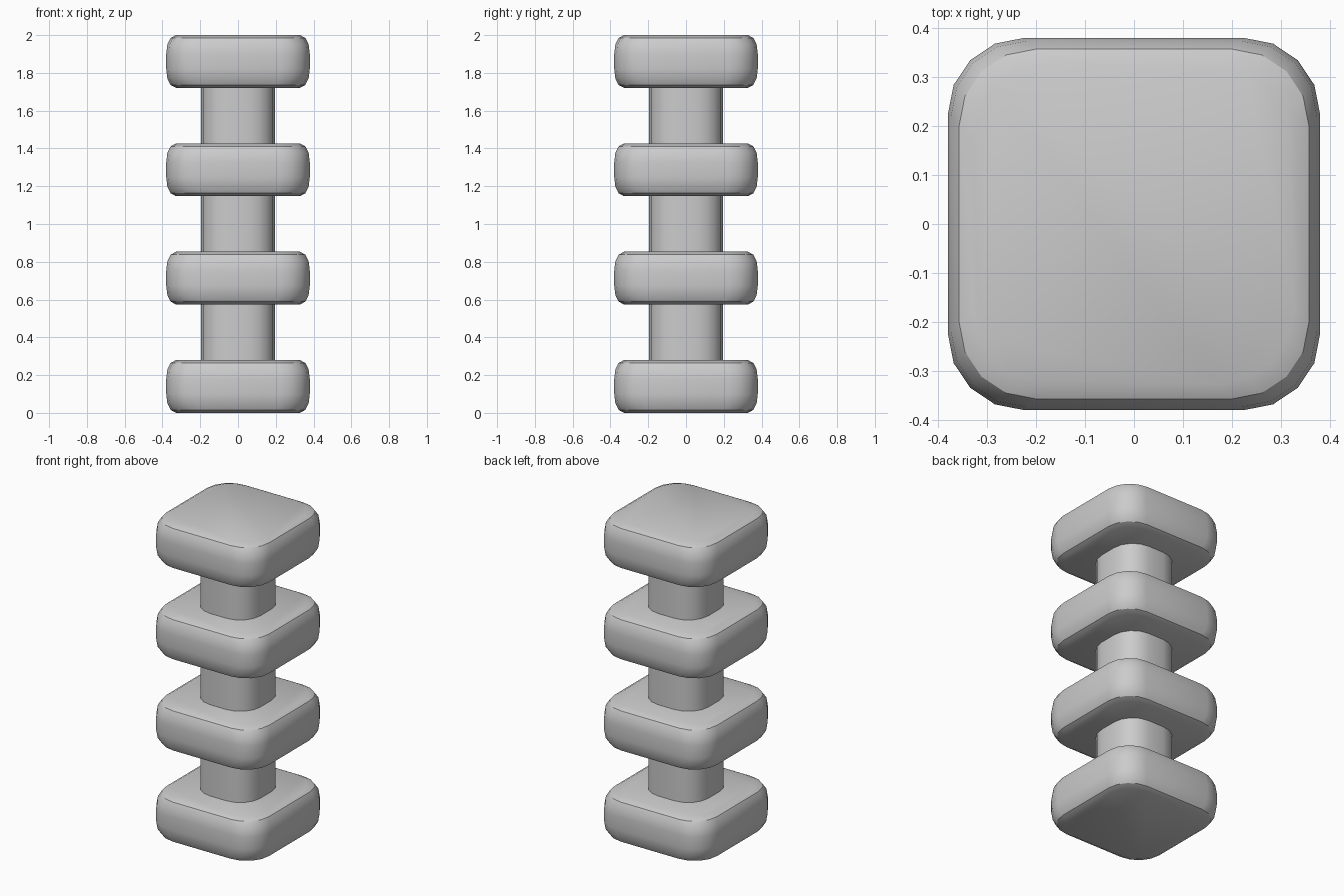
import bpy, bmesh, math

if "Cube" in bpy.data.objects:
    bpy.data.objects.remove(bpy.data.objects["Cube"])

PITCH = 0.5735
HEIGHT = 0.28


def ring(half, core, z, seg=4):
    """Rounded square outline: core is the half-length of the straight side."""
    r = half - core
    pts = []
    for q, (sx, sy) in enumerate([(1, 1), (-1, 1), (-1, -1), (1, -1)]):
        for i in range(seg + 1):
            a = math.pi / 2 * (q + i / seg)
            pts.append((sx * core + r * math.cos(a), sy * core + r * math.sin(a), z))
    return pts


def loft(name, rings, z, angle):
    bm = bmesh.new()
    loops = [[bm.verts.new(p) for p in pts] for pts in rings]
    n = len(loops[0])
    for a, b in zip(loops, loops[1:]):
        for i in range(n):
            j = (i + 1) % n
            bm.faces.new((a[i], a[j], b[j], b[i]))
    bm.faces.new(loops[0][::-1])
    bm.faces.new(loops[-1])
    me = bpy.data.meshes.new(name)
    bm.to_mesh(me)
    bm.free()
    ob = bpy.data.objects.new(name, me)
    ob.location.z = z
    bpy.context.collection.objects.link(ob)
    bpy.ops.object.select_all(action='DESELECT')
    ob.select_set(True)
    bpy.context.view_layer.objects.active = ob
    bpy.ops.object.shade_smooth_by_angle(angle=math.radians(angle))
    return ob


# Half-width and height of the block's side, mirrored about its middle
lower = [(0.328, 0.0), (0.357, 0.016), (0.374, 0.05), (0.38, 0.10)]
profile = lower + [(h, HEIGHT - z) for h, z in reversed(lower)]

# Four rounded blocks
for k in range(4):
    loft(f"block_{k + 1}", [ring(h, h - 0.155, z) for h, z in profile], k * PITCH, 28)

# Three necks between the blocks
for k in range(3):
    gap = PITCH - HEIGHT
    loft(f"neck_{k + 1}", [ring(0.195, 0.055, -0.01), ring(0.195, 0.055, gap + 0.01)],
         k * PITCH + HEIGHT, 30)
